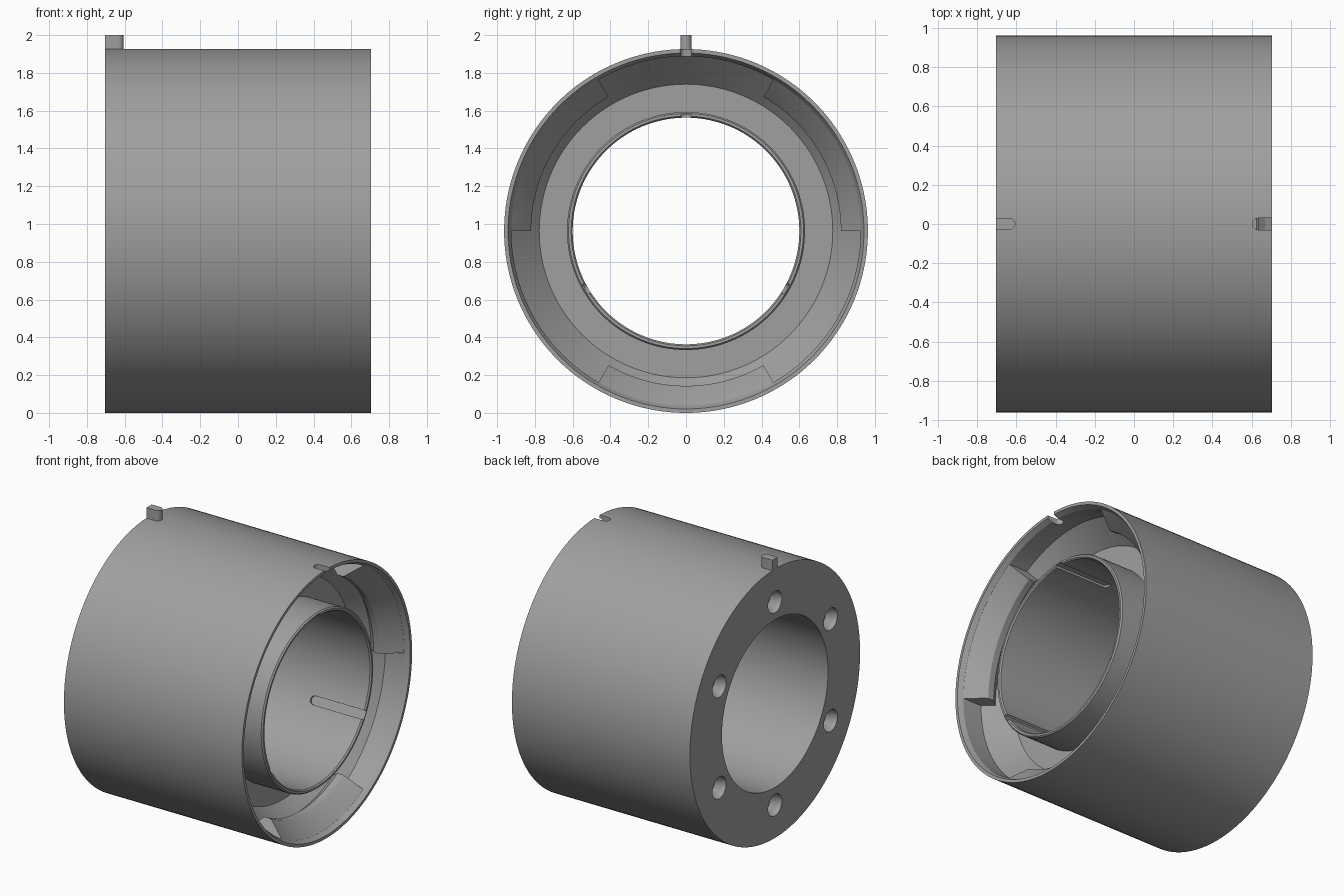
import bpy, bmesh, math

if "Cube" in bpy.data.objects:
    bpy.data.objects.remove(bpy.data.objects["Cube"])

R = 0.963          # outer radius, also the height of the axis
HALF = 0.705       # half length along x
SEG = 144

grey = bpy.data.materials.new("plain grey")
grey.diffuse_color = (0.35, 0.35, 0.35, 1)
grey.use_nodes = True
grey.node_tree.nodes["Principled BSDF"].inputs["Base Color"].default_value = grey.diffuse_color


def finish(name, bm):
    bmesh.ops.recalc_face_normals(bm, faces=bm.faces[:])
    me = bpy.data.meshes.new(name)
    bm.to_mesh(me)
    bm.free()
    me.materials.append(grey)
    ob = bpy.data.objects.new(name, me)
    bpy.context.collection.objects.link(ob)
    return ob


def lathe(name, profile, start=0, sweep=360, steps=SEG, radius=0, angle=0):
    """Revolve a closed (x, r) profile about an x-parallel axis; angle 0 is up."""
    bm = bmesh.new()
    full = sweep == 360
    cy, cz = radius * math.sin(math.radians(angle)), R + radius * math.cos(math.radians(angle))
    rings = []
    for i in range(steps if full else steps + 1):
        a = math.radians(start + sweep * i / steps)
        rings.append([bm.verts.new((x, cy + r * math.sin(a), cz + r * math.cos(a))) for x, r in profile])
    n = len(profile)
    for i in range(steps):
        p, q = rings[i], rings[(i + 1) % len(rings)]
        for j in range(n):
            k = (j + 1) % n
            bm.faces.new((p[j], p[k], q[k], q[j]))
    if not full:
        bm.faces.new(rings[0])
        bm.faces.new(rings[-1])
    bmesh.ops.remove_doubles(bm, verts=bm.verts[:], dist=1e-6)
    return finish(name, bm)


def key_bar(name, x_flat, x_round, half_w, r0, r1, angle=0):
    """Radial bar, square at x_flat and rounded at x_round."""
    s = 1 if x_round > x_flat else -1
    pts = [(x_flat, -half_w)]
    for i in range(13):
        a = math.pi * (i / 12 - 0.5)
        pts.append((x_round - s * half_w + s * half_w * math.cos(a), half_w * math.sin(a)))
    pts.append((x_flat, half_w))
    t = math.radians(angle)
    bm = bmesh.new()

    def place(x, w, r):
        return bm.verts.new((x, r * math.sin(t) + w * math.cos(t), R + r * math.cos(t) - w * math.sin(t)))
    low = [place(x, w, r0) for x, w in pts]
    top = [place(x, w, r1) for x, w in pts]
    bm.faces.new(low)
    bm.faces.new(top)
    for i in range(len(pts)):
        j = (i + 1) % len(pts)
        bm.faces.new((low[i], low[j], top[j], top[i]))
    return finish(name, bm)


def cut(ob, cutter):
    m = ob.modifiers.new("cut", 'BOOLEAN')
    m.operation, m.solver, m.object = 'DIFFERENCE', 'EXACT', cutter
    bpy.context.view_layer.objects.active = ob
    bpy.ops.object.modifier_apply(modifier=m.name)
    bpy.data.objects.remove(cutter, do_unlink=True)


def smooth(ob):
    bpy.ops.object.select_all(action='DESELECT')
    ob.select_set(True)
    bpy.context.view_layer.objects.active = ob
    bpy.ops.object.shade_smooth_by_angle(angle=math.radians(25))


# sleeve: thick end plate, inner tube and thin outer wall around a ring cavity
sleeve = lathe("sleeve", [
    (-HALF, 0.60), (-HALF, R), (HALF, R), (HALF, 0.942), (0.67, 0.925),
    (0.52, 0.925), (0.36, 0.777), (0.36, 0.63),
    (0.625, 0.63), (0.635, 0.622), (0.635, 0.608), (0.625, 0.60)])

# six blind countersunk screw holes in the end plate
for i in range(6):
    cut(sleeve, lathe("hole_cutter", [
        (-HALF - 0.02, 0), (-HALF - 0.02, 0.08), (-HALF + 0.03, 0.075), (-HALF + 0.07, 0.045),
        (-HALF + 0.35, 0.045), (-HALF + 0.35, 0)], steps=32, radius=0.727, angle=60 * i))

# notch in the open rim
cut(sleeve, key_bar("notch_cutter", HALF + 0.05, 0.605, 0.03, 0.88, 1.0))

# three round-ended grooves inside the tube
for a in (0, 120, 240):
    cut(sleeve, key_bar("groove_cutter", 0.68, 0.21, 0.03, 0.55, 0.615, a))
smooth(sleeve)

# locating key on the closed end
key = key_bar("locating_key", -HALF, -0.605, 0.03, 0.94, 2 - R)
smooth(key)

# three ramped locking lugs inside the mouth
for i, a in enumerate((60, 180, 300)):
    lug = lathe(f"locking_lug_{i + 1}", [
        (0.67, 0.926), (0.56, 0.83), (0.545, 0.82), (0.50, 0.82), (0.44, 0.87), (0.50, 0.945), (0.66, 0.945)],
        start=a - 30, sweep=60, steps=24)
    smooth(lug)
